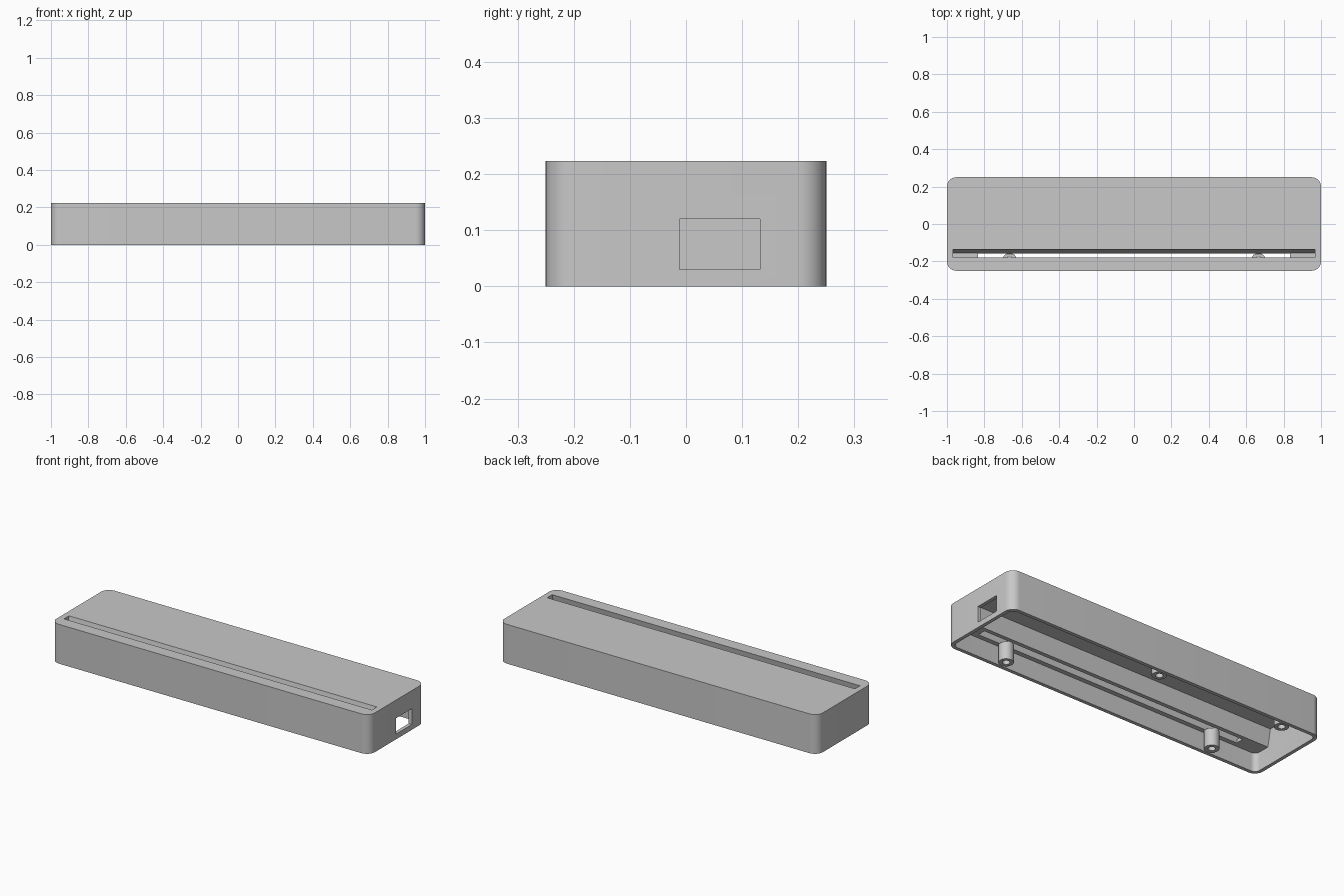
import bpy, bmesh, math

cube = bpy.data.objects.get("Cube")
if cube:
    bpy.data.objects.remove(cube, do_unlink=True)

HEIGHT, CEILING, WALL = 0.223, 0.2, 0.02
TROUGH_BOTTOM, LEAN = 0.105, 0.2

grey = bpy.data.materials.new("matte_grey")
grey.use_nodes = True
grey.diffuse_color = (0.58, 0.58, 0.58, 1)
grey.node_tree.nodes["Principled BSDF"].inputs["Base Color"].default_value = grey.diffuse_color


def prism(name, outline, direction):
    """Extrude a closed outline of 3D points along a direction."""
    bm = bmesh.new()
    face = bm.faces.new([bm.verts.new(p) for p in outline])
    grown = bmesh.ops.extrude_face_region(bm, geom=[face])["geom"]
    bmesh.ops.translate(bm, vec=direction,
                        verts=[v for v in grown if isinstance(v, bmesh.types.BMVert)])
    bmesh.ops.recalc_face_normals(bm, faces=bm.faces)
    mesh = bpy.data.meshes.new(name)
    bm.to_mesh(mesh)
    bm.free()
    mesh.materials.append(grey)
    obj = bpy.data.objects.new(name, mesh)
    bpy.context.collection.objects.link(obj)
    return obj


def rounded_block(name, hx, hy, radius, z0, z1, steps=10):
    outline = []
    for q, (sx, sy) in enumerate([(1, 1), (-1, 1), (-1, -1), (1, -1)]):
        for i in range(steps + 1):
            a = (q + i / steps) * math.pi / 2
            outline.append((sx * (hx - radius) + radius * math.cos(a),
                            sy * (hy - radius) + radius * math.sin(a), z0))
    return prism(name, outline, (0, 0, z1 - z0))


def post(name, x, y, radius, z0, z1, sides=32):
    ring = [(x + radius * math.cos(math.tau * i / sides),
             y + radius * math.sin(math.tau * i / sides), z0) for i in range(sides)]
    return prism(name, ring, (0, 0, z1 - z0))


def leaning_bar(name, half_length, front, back, z0, z1):
    """Bar along x whose faces lean back; front and back are y at the top."""
    section = [(-half_length, edge + LEAN * (z - HEIGHT), z)
               for edge, z in [(front, z0), (back, z0), (back, z1), (front, z1)]]
    return prism(name, section, (2 * half_length, 0, 0))


def combine(target, tool, operation):
    """Apply one boolean and discard the tool."""
    tool.hide_render = True
    mod = target.modifiers.new(operation, 'BOOLEAN')
    mod.object, mod.operation, mod.solver = tool, operation, 'EXACT'
    bpy.context.view_layer.update()
    depsgraph = bpy.context.evaluated_depsgraph_get()
    result = bpy.data.meshes.new_from_object(target.evaluated_get(depsgraph))
    target.modifiers.clear()
    target.data = result
    bpy.data.objects.remove(tool, do_unlink=True)


# Hollow case, open underneath
case = rounded_block("case", 1, 0.25, 0.05, 0, HEIGHT)
combine(case, rounded_block("cavity", 1 - WALL, 0.25 - WALL, 0.03, -0.1, CEILING), 'DIFFERENCE')

# Leaning trough hanging inside along the front wall
combine(case, leaning_bar("trough", 0.985, -0.212, -0.112, TROUGH_BOTTOM, CEILING + 0.01), 'UNION')

# Screw posts: two under the trough, two under the top
posts = [(-0.665, -0.193, TROUGH_BOTTOM), (0.665, -0.193, TROUGH_BOTTOM),
         (0, 0.195, CEILING), (-0.79, 0.195, CEILING)]
for x, y, top in posts:
    combine(case, post("screw_post", x, y, 0.038, 0.004, top + 0.005), 'UNION')

# Leaning slot: a pocket over its full length, open through its middle
combine(case, leaning_bar("slot_pocket", 0.967, -0.18, -0.135, TROUGH_BOTTOM + 0.02, 0.3), 'DIFFERENCE')
combine(case, leaning_bar("slot_opening", 0.835, -0.18, -0.135, TROUGH_BOTTOM - 0.003, 0.2), 'DIFFERENCE')
for x, y, top in posts:
    combine(case, post("screw_hole", x, y, 0.019, -0.05, top - 0.001), 'DIFFERENCE')

# Cable port in the left end
port = [(0.9, y, z) for y, z in [(-0.012, 0.03), (0.132, 0.03), (0.132, 0.12), (-0.012, 0.12)]]
combine(case, prism("cable_port", port, (0.2, 0, 0)), 'DIFFERENCE')

# Smooth rounded corners, crisp edges
bpy.ops.object.select_all(action='DESELECT')
case.select_set(True)
bpy.context.view_layer.objects.active = case
bpy.ops.object.shade_smooth_by_angle(angle=math.radians(30))
